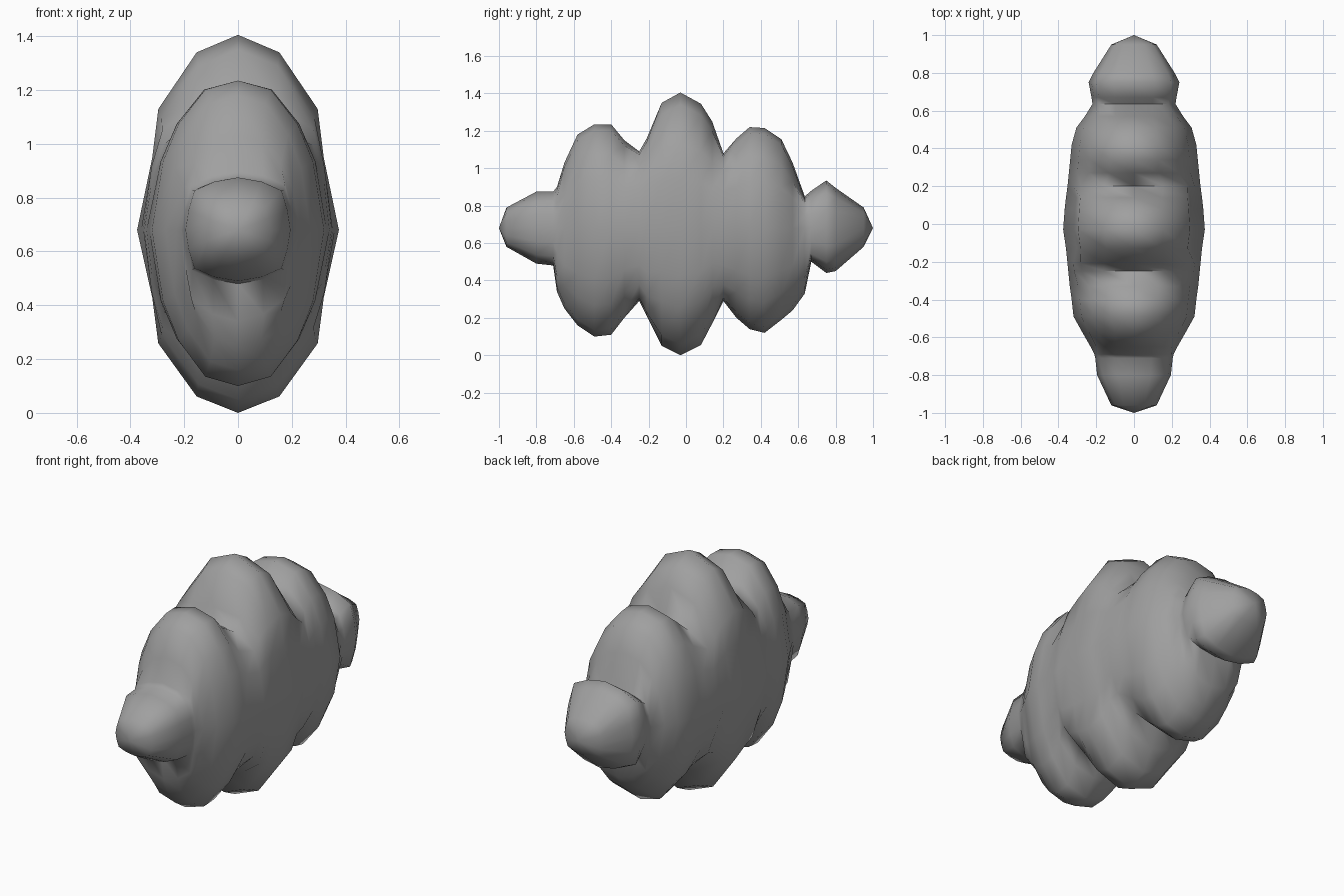
import bpy, bmesh, math

cube = bpy.data.objects.get("Cube")
if cube:
    bpy.data.objects.remove(cube)

grey = bpy.data.materials.new("cloud grey")
grey.use_nodes = True
colour = (0.35, 0.35, 0.35, 1)
grey.diffuse_color = colour
grey.node_tree.nodes["Principled BSDF"].inputs["Base Color"].default_value = colour

MIDDLE = 0.68

# Quarter cross-sections from the widest side point towards the top
PUFF = [(1, 0), (.94, .38), (.83, .75), (.45, .92)]
LOBE = [(1, 0), (.87, .46), (.69, .71), (.38, .94)]
MAIN = [(1, 0), (.85, .37), (.79, .62), (.41, .91)]
VALLEY = [(1, 0), (.91, .5), (.8, .77), (.45, .96)]

# Stations along the cloud: y, top, bottom, half width, cross-section
sections = [
    (-.96, .79, .58, .12, PUFF),     # front puff
    (-.8, .875, .49, .195, PUFF),
    (-.71, .875, .48, .205, PUFF),
    (-.69, .9, .34, .21, PUFF),      # front lobe
    (-.65, 1.03, .25, .23, LOBE),
    (-.58, 1.18, .16, .27, LOBE),
    (-.49, 1.235, .1, .32, LOBE),
    (-.4, 1.235, .11, .33, LOBE),
    (-.33, 1.15, .2, .34, LOBE),
    (-.25, 1.09, .29, .348, VALLEY),
    (-.21, 1.16, .21, .352, VALLEY),  # middle lobe
    (-.13, 1.35, .05, .36, MAIN),
    (-.03, 1.405, 0, .375, MAIN),
    (.08, 1.345, .055, .367, MAIN),
    (.14, 1.25, .17, .36, MAIN),
    (.2, 1.08, .29, .352, VALLEY),
    (.27, 1.16, .2, .345, LOBE),     # back lobe
    (.34, 1.22, .14, .338, LOBE),
    (.42, 1.215, .12, .33, LOBE),
    (.51, 1.155, .19, .305, LOBE),
    (.57, 1.03, .24, .26, LOBE),
    (.635, .85, .33, .22, PUFF),
    (.67, .88, .5, .225, PUFF),      # back puff
    (.75, .935, .44, .24, PUFF),
    (.8, .895, .45, .215, PUFF),
    (.95, .79, .58, .12, PUFF),
]


def add_ring(bm, y, top, bottom, width, quarter):
    # Mirror the quarter into a closed loop around the cloud
    half = quarter + [(0, 1)] + [(-x, up) for x, up in reversed(quarter)]
    loop = half + [(-x, -up) for x, up in half[1:-1]]
    return [bm.verts.new((x * width, y, MIDDLE + up * (top - MIDDLE if up > 0 else MIDDLE - bottom)))
            for x, up in loop]


# Skin the cloud over its rings and close both tips
bm = bmesh.new()
rings = [add_ring(bm, *section) for section in sections]
sides = len(rings[0])
for a, b in zip(rings, rings[1:]):
    for i in range(sides):
        j = (i + 1) % sides
        bm.faces.new((a[i], a[j], b[j], b[i]))
for ring, y in ((rings[0], -1), (rings[-1], 1)):
    tip = bm.verts.new((0, y, MIDDLE))
    for i in range(sides):
        bm.faces.new((ring[i], ring[(i + 1) % sides], tip))
bmesh.ops.recalc_face_normals(bm, faces=bm.faces)

mesh = bpy.data.meshes.new("cloud_body")
bm.to_mesh(mesh)
bm.free()
mesh.materials.append(grey)
cloud = bpy.data.objects.new("cloud_body", mesh)
bpy.context.collection.objects.link(cloud)
bpy.ops.object.select_all(action="DESELECT")
cloud.select_set(True)
bpy.context.view_layer.objects.active = cloud
bpy.ops.object.shade_smooth_by_angle(angle=math.radians(75))
